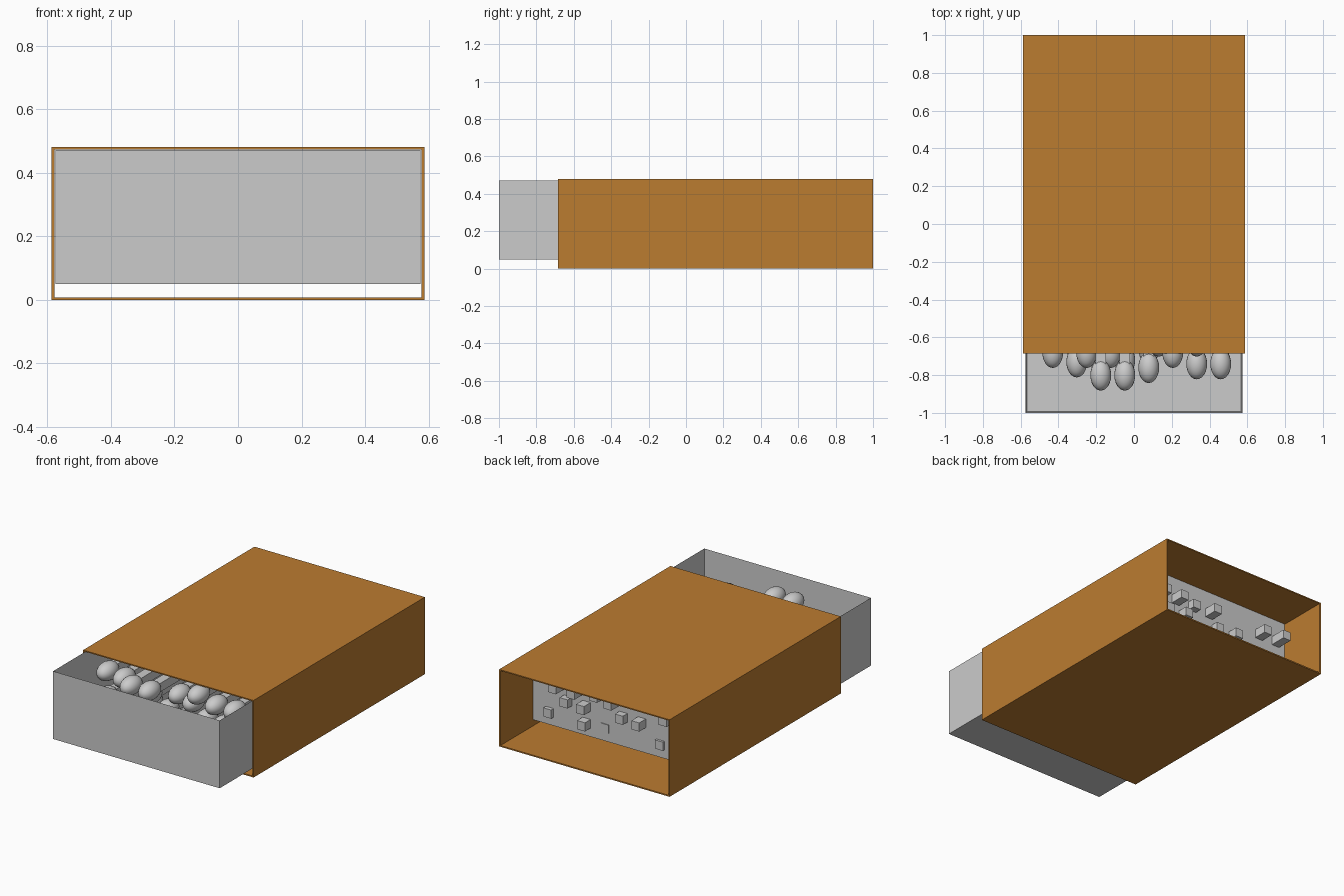
import bpy, bmesh
from mathutils import Matrix

if "Cube" in bpy.data.objects:
    bpy.data.objects.remove(bpy.data.objects["Cube"])


def make_object(name, bm):
    bmesh.ops.recalc_face_normals(bm, faces=bm.faces)
    mesh = bpy.data.meshes.new(name)
    bm.to_mesh(mesh)
    bm.free()
    obj = bpy.data.objects.new(name, mesh)
    bpy.context.collection.objects.link(obj)
    return obj


def add_box(bm, lo, hi):
    size = [b - a for a, b in zip(lo, hi)]
    mid = [(a + b) / 2 for a, b in zip(lo, hi)]
    bmesh.ops.create_cube(bm, size=1, matrix=Matrix.LocRotScale(mid, None, size))


def rect(x, z0, z1):
    return [(-x, z0), (x, z0), (x, z1), (-x, z1)]


# Sleeve: a rectangular tube open at both ends
bm = bmesh.new()
rings = []
for profile, y in ((rect(.587, 0, .48), -.685), (rect(.587, 0, .48), 1),
                   (rect(.578, .008, .473), 1), (rect(.578, .008, .473), -.685)):
    rings.append([bm.verts.new((x, y, z)) for x, z in profile])
for r in range(4):
    a, b = rings[r], rings[(r + 1) % 4]
    for i in range(4):
        j = (i + 1) % 4
        bm.faces.new((a[i], a[j], b[j], b[i]))
sleeve = make_object("sleeve", bm)
card = bpy.data.materials.new("brown_card")
card.diffuse_color = (.5, .2, .03, 1)
card.use_nodes = True
card.node_tree.nodes["Principled BSDF"].inputs["Base Color"].default_value = card.diffuse_color
sleeve.data.materials.append(card)

# Tray: a box with its top inset and pushed down into a hollow
bm = bmesh.new()
add_box(bm, (-.574, -1, .05), (.574, .685, .472))
bm.normal_update()
top = max(bm.faces, key=lambda f: f.calc_center_median().z)
bmesh.ops.inset_region(bm, faces=[top], thickness=.009)
for v in top.verts:
    v.co.z = .06
make_object("tray", bm)


# Matches: square stick with an egg-shaped head
def add_match(x, y, z):
    bm = bmesh.new()
    add_box(bm, (x - .027, y, z - .027), (x + .027, y + 1.35, z + .027))
    make_object("match_stick", bm)
    bm = bmesh.new()
    bmesh.ops.create_uvsphere(bm, u_segments=24, v_segments=12, radius=1,
                              matrix=Matrix.LocRotScale((x, y, z), None, (.055, .082, .055)))
    for f in bm.faces:
        f.smooth = True
    make_object("match_head", bm)


# Layers: height, first x, head positions along y (None = gap)
layers = [
    (.130, -.43, (-.62, -.65, -.72, -.72, -.66, -.61, -.74, -.64)),
    (.235, -.43, (-.68, -.73, -.60, -.62, -.76, -.60, -.62, -.74)),
    (.325, -.505, (-.56, -.58, -.68, -.68, -.58, -.62, -.58, -.58)),
    (.415, -.43, (None, None, -.80, -.80, None, -.68, None, None)),
]
for z, x0, heads in layers:
    for i, y in enumerate(heads):
        if y is not None:
            add_match(x0 + .127 * i, y, z)
